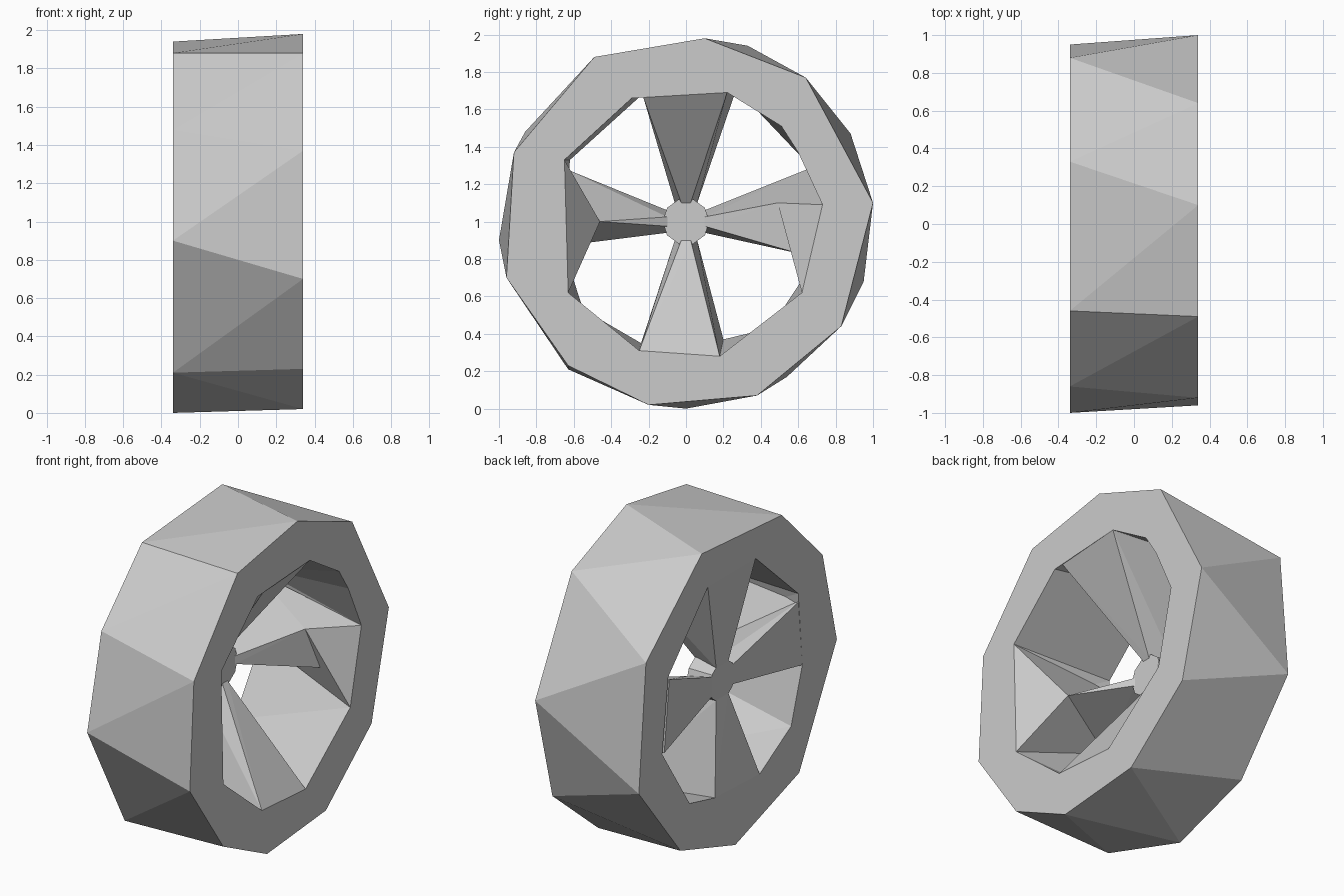
import bpy, bmesh
from math import cos, sin, tau
from mathutils import Vector

cube = bpy.data.objects.get("Cube")
if cube:
    bpy.data.objects.remove(cube, do_unlink=True)

# Single plain grey material
grey = bpy.data.materials.new("plain_grey")
grey.use_nodes = True
grey.diffuse_color = (0.6, 0.6, 0.6, 1)
grey.node_tree.nodes["Principled BSDF"].inputs["Base Color"].default_value = grey.diffuse_color

HALF = 0.34                       # half the wheel width
HUB_FRONT, HUB_BACK = -0.09, -0.25
AXLE = Vector((0, 0, 1))


def finish(bm, name):
    """Turn a bmesh into a flat shaded object."""
    bmesh.ops.recalc_face_normals(bm, faces=bm.faces)
    mesh = bpy.data.meshes.new(name)
    bm.to_mesh(mesh)
    bm.free()
    mesh.materials.append(grey)
    obj = bpy.data.objects.new(name, mesh)
    bpy.context.collection.objects.link(obj)
    return obj


def hull(bm, points):
    """Add the convex solid around the points."""
    verts = [bm.verts.new(p) for p in points]
    result = bmesh.ops.convex_hull(bm, input=verts)
    loose = {v for v in result["geom_interior"] + result["geom_unused"]
             if isinstance(v, bmesh.types.BMVert)}
    if loose:
        bmesh.ops.delete(bm, geom=list(loose), context="VERTS")


def zip_loops(bm, a, b):
    """Join two closed loops with triangles, always taking the shorter new edge."""
    i = j = 0
    while i < len(a) or j < len(b):
        va, vb = a[i % len(a)], b[j % len(b)]
        na, nb = a[(i + 1) % len(a)], b[(j + 1) % len(b)]
        step_a = (na.co - vb.co).length
        step_b = (nb.co - va.co).length
        if j >= len(b) or (i < len(a) and step_a <= step_b):
            bm.faces.new((va, na, vb))
            i += 1
        else:
            bm.faces.new((va, nb, vb))
            j += 1


# Rim and tyre: uneven faceted loops as (y, z), clockwise from the top
outer_right = [(.1, 1.98), (.64, 1.77), (1, 1.1), (.83, .44), (.38, .07),
               (-.2, .02), (-.63, .23), (-.96, .7), (-.92, 1.37), (-.49, 1.88)]
outer_left = [(.33, 1.94), (.88, 1.47), (.95, .68), (.54, .17), (0, 0),
              (-.63, .21), (-1, .9), (-.86, 1.48), (-.46, 1.88)]
inner_right = [(.22, 1.69), (.51, 1.51), (.6, 1.37), (.73, 1.09), (.62, .62),
               (.18, .28), (-.25, .31), (-.63, .62), (-.73, .97), (-.65, 1.33),
               (-.29, 1.66)]
inner_left = [(.27, 1.71), (.66, 1.3), (.72, .84), (.45, .43), (.2, .37),
              (-.24, .35), (-.55, .53), (-.66, .87), (-.62, 1.33), (-.2, 1.71)]

bm = bmesh.new()
o_r, o_l, i_r, i_l = ([bm.verts.new((x, y, z)) for y, z in loop] for x, loop in (
    (HALF, outer_right), (-HALF, outer_left), (HALF, inner_right), (-HALF, inner_left)))
for first, second in ((o_r, o_l), (i_r, i_l), (o_r, i_r), (o_l, i_l)):
    zip_loops(bm, first, second)
finish(bm, "tyre_and_rim")

# Hub: short ten sided drum, set back in the wheel
bm = bmesh.new()
hull(bm, [(x, 0.125 * cos(tau * k / 10), 1 + 0.125 * sin(tau * k / 10))
          for x in (HUB_FRONT, HUB_BACK) for k in range(10)])
finish(bm, "hub")


def root(direction):
    """Narrow end of a spoke, tucked into the hub."""
    d = Vector(direction)
    t = d.cross((1, 0, 0))
    points = []
    for x, half_width in ((HUB_FRONT, 0.025), (HUB_BACK, 0.06)):
        for side in (-1, 1):
            points.append(AXLE + d * 0.1 + t * side * half_width + Vector((x, 0, 0)))
    return points


def spoke(name, direction, back, front, knee=()):
    """Wedge from hub to rim; a knee breaks its front slope in two."""
    bm = bmesh.new()
    back = [(-HALF, y, z) for y, z in back]
    front = [(HALF, y, z) for y, z in front]
    if knee:
        hull(bm, root(direction) + back + list(knee))
        hull(bm, back + front + list(knee))
    else:
        hull(bm, root(direction) + back + front)
    finish(bm, name)


# Four flared spokes
spoke("top_spoke", (0, 0, 1), [inner_left[-1], inner_left[0]],
      [(-.23, 1.67), inner_right[0]])
spoke("bottom_spoke", (0, 0, -1), inner_left[4:6], inner_right[5:7])
spoke("front_spoke", (0, -1, 0), [(-.64, 1.28), inner_left[7]],
      inner_right[7:10], [(.1, -.46, 1)])
spoke("back_spoke", (0, 1, 0), [(.65, 1.28), (.7, .84)],
      [inner_right[3], inner_right[4]], [(.12, .49, 1.1), (.17, .6, .83)])
